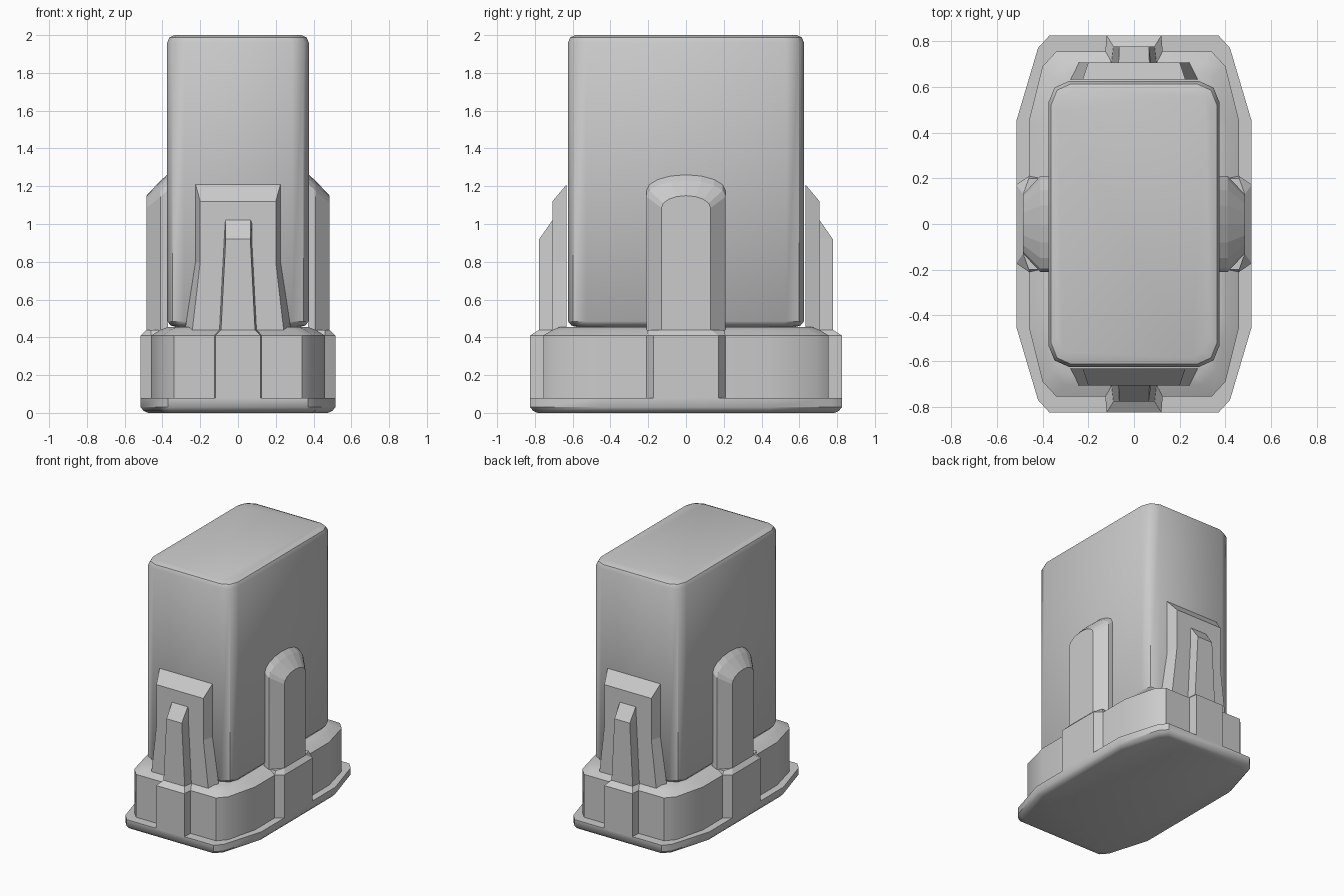
import bpy, bmesh, math

if "Cube" in bpy.data.objects:
    bpy.data.objects.remove(bpy.data.objects["Cube"])


def loft(name, rings, smooth=False):
    """Skin matching closed rings of points and cap both ends."""
    bm = bmesh.new()
    loops = [[bm.verts.new(p) for p in ring] for ring in rings]
    n = len(rings[0])
    for a, b in zip(loops, loops[1:]):
        for i in range(n):
            j = (i + 1) % n
            bm.faces.new((a[i], a[j], b[j], b[i]))
    bm.faces.new(loops[0])
    bm.faces.new(loops[-1])
    bmesh.ops.recalc_face_normals(bm, faces=bm.faces[:])
    mesh = bpy.data.meshes.new(name)
    bm.to_mesh(mesh)
    bm.free()
    ob = bpy.data.objects.new(name, mesh)
    bpy.context.collection.objects.link(ob)
    if smooth:
        bpy.ops.object.select_all(action='DESELECT')
        ob.select_set(True)
        bpy.context.view_layer.objects.active = ob
        bpy.ops.object.shade_smooth_by_angle(angle=math.radians(40))
    return ob


def slab(name, quarter, levels, smooth=True):
    """Stack inset copies of a symmetric outline; levels are (z, inset)."""
    r = quarter[::-1]
    outline = (r + [(x, -y) for x, y in quarter]
               + [(-x, -y) for x, y in r] + [(-x, y) for x, y in quarter])
    hx, hy = max(p[0] for p in quarter), max(p[1] for p in quarter)
    # quarter runs from the end face to the side face
    outline = sorted(outline, key=lambda p: math.atan2(p[1], p[0]))
    rings = [[(x * (hx - d) / hx, y * (hy - d) / hy, z) for x, y in outline]
             for z, d in levels]
    return loft(name, rings, smooth)


# Flange, collar and main body
slab("base_flange", [(.37, .825), (.42, .77), (.515, .45)],
     [(0, .04), (.01, .016), (.03, 0), (.08, 0)])
slab("collar", [(.34, .755), (.40, .69), (.46, .45)],
     [(.07, 0), (.41, 0), (.44, .05), (.455, .09)])
slab("main_body", [(.285, .625), (.348, .597), (.375, .53)],
     [(.455, .045), (.463, .018), (.485, 0), (1.96, 0), (1.988, .012), (2.0, .04)])


def arch(x, half, spring, rise, s):
    """Arched outline of a side rib at a given distance out."""
    pts = [(s * x, -half, .40)]
    for i in range(9):
        a = math.pi * (1 - i / 8)
        pts.append((s * x, half * math.cos(a), spring + rise * math.sin(a)))
    return pts + [(s * x, half, .40)]


for s, end, side in ((-1, "front", "left"), (1, "back", "right")):
    # Tapered clip plate on each end
    def clip(y, bottom, upper, top):
        h = [(bottom, .41), (upper, .8), (upper, top)]
        return [(x, s * y, z) for x, z in h] + [(-x, s * y, z) for x, z in h[::-1]]
    loft(end + "_clip", [clip(.632, .285, .225, 1.21), clip(.707, .245, .2, 1.12)])

    # Narrow stepped rib on each clip
    rows = [(.07, .825, .12), (.41, .825, .12), (.44, .777, .09),
            (.92, .777, .065), (1.02, .707, .067)]
    loft(end + "_rib", [[(-w - .01, s * .69, z), (-w, s * y, z),
                         (w, s * y, z), (w + .01, s * .69, z)] for z, y, w in rows])

    # Arched side rib and its foot
    loft(side + "_rib", [arch(.37, .21, 1.18, .085, s), arch(.41, .21, 1.145, .085, s),
                         arch(.485, .13, 1.085, .065, s)])
    feet = [(.07, .515, .172, .21), (.41, .515, .172, .21), (.44, .485, .13, .20)]
    loft(side + "_rib_foot", [[(s * .42, -b, z), (s * .46, -b, z), (s * x, -f, z),
                               (s * x, f, z), (s * .46, b, z), (s * .42, b, z)]
                              for z, x, f, b in feet])
